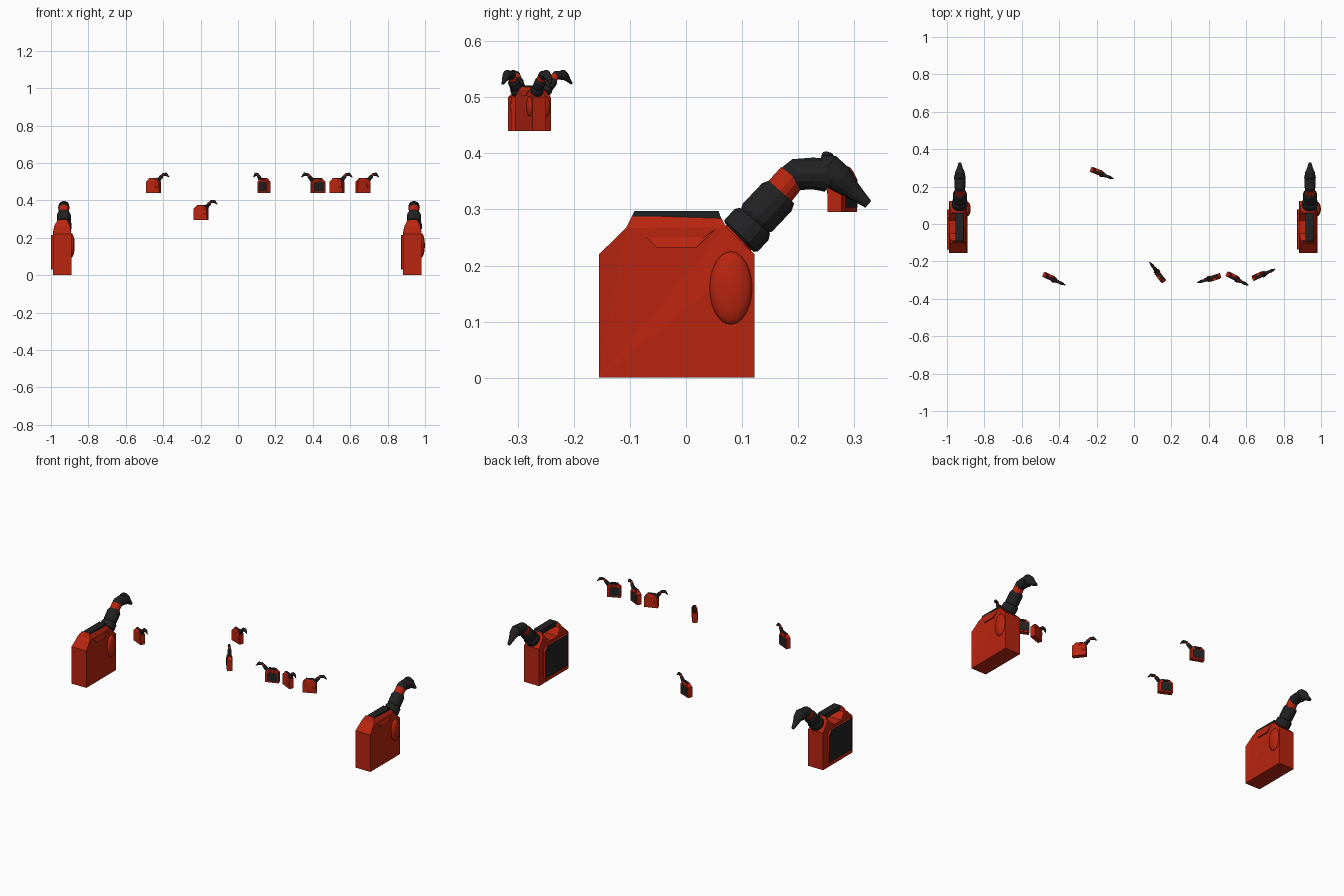
import bpy, bmesh, math
from mathutils import Matrix, Vector

if "Cube" in bpy.data.objects:
    bpy.data.objects.remove(bpy.data.objects["Cube"])


def material(name, color):
    m = bpy.data.materials.new(name)
    m.diffuse_color = (*color, 1)
    m.use_nodes = True
    m.node_tree.nodes["Principled BSDF"].inputs["Base Color"].default_value = m.diffuse_color
    return m


RED = material("can red", (0.48, 0.018, 0.005))
BLACK = material("rubber black", (0.016, 0.016, 0.017))
parts = []          # (name, mesh) in the local frame of one fuel can


def finish(name, bm, mat, smooth=False):
    bmesh.ops.recalc_face_normals(bm, faces=bm.faces)
    for f in bm.faces:
        f.smooth = smooth
    me = bpy.data.meshes.new(name)
    bm.to_mesh(me)
    bm.free()
    me.materials.append(mat)
    parts.append((name, me))


def extrude_profile(name, profile, mat, x0, x1, width=lambda z: 1.0):
    """Extrude a (y, z) outline along x, narrowing by width(z)."""
    bm = bmesh.new()
    c, h = (x0 + x1) / 2, (x1 - x0) / 2
    sides = [[bm.verts.new((c + s * h * width(z), y, z)) for y, z in profile]
             for s in (-1, 1)]
    n = len(profile)
    for i in range(n):
        j = (i + 1) % n
        bm.faces.new((sides[0][i], sides[0][j], sides[1][j], sides[1][i]))
    caps = [bm.faces.new(s) for s in sides]
    bmesh.ops.triangulate(bm, faces=caps)
    finish(name, bm, mat)


def tube(name, path, mat, x=0.005, n=14):
    """Loft round sections along a path of (y, z, radius)."""
    bm = bmesh.new()
    rings = []
    for i, (y, z, r) in enumerate(path):
        a, b = path[max(i - 1, 0)], path[min(i + 1, len(path) - 1)]
        t = Vector((0, b[0] - a[0], b[1] - a[1])).normalized()
        up = Vector((0, -t.z, t.y))
        rings.append([bm.verts.new(Vector((x, y, z))
                      + Vector((r * math.cos(k * math.tau / n), 0, 0))
                      + up * r * math.sin(k * math.tau / n)) for k in range(n)])
    for a, b in zip(rings, rings[1:]):
        for k in range(n):
            bm.faces.new((a[k], a[(k + 1) % n], b[(k + 1) % n], b[k]))
    bm.faces.new(rings[0])
    bm.faces.new(rings[-1])
    finish(name, bm, mat)


# Can body with sloped shoulders and a notch under the handle
def taper(z):
    return 1.0 if z < 0.24 else (0.84 if z < 0.28 else 0.5)


extrude_profile("can_body", [
    (-.155, 0), (.122, 0), (.122, .22), (.072, .268), (.06, .29), (.053, .265),
    (.018, .232), (-.052, .232), (-.087, .265), (-.093, .295), (-.107, .267),
    (-.155, .22)], RED, -.053, .045, taper)

# Carry handle bar
extrude_profile("carry_handle", [
    (-.079, .27), (.046, .27), (.064, .28), (.058, .297), (-.092, .297), (-.096, .288)],
    BLACK, -.019, .025)

# Raised side pad with a black face
extrude_profile("side_pad", [(-.135, .03), (.078, .03), (.078, .19), (.055, .215),
                             (-.135, .215)], RED, -.06, -.05)
extrude_profile("side_pad_face", [(-.135, .03), (.078, .03), (.078, .19), (.055, .215),
                                  (-.135, .215)], BLACK, -.064, -.06)

# Soft swelling on the other side, below the spout
bm = bmesh.new()
bmesh.ops.create_uvsphere(bm, u_segments=20, v_segments=12, radius=1)
bmesh.ops.transform(bm, verts=bm.verts, matrix=Matrix.Translation((.045, .08, .16))
                    @ Matrix.Diagonal((.018, .038, .065, 1)))
finish("side_swelling", bm, RED, True)

# Spout: neck, two collars, elbow and nozzle
tube("spout_neck", [(.085, .24, .033), (.135, .294, .03), (.19, .359, .027)], RED)
tube("spout_lower_collar", [(.095, .25, .037), (.098, .253, .042), (.117, .273, .042),
                            (.123, .28, .036)], BLACK)
tube("spout_upper_collar", [(.12, .277, .031), (.127, .285, .037), (.162, .322, .037),
                            (.17, .331, .031)], BLACK)
tube("spout_elbow", [(.184, .354, .025), (.196, .362, .029), (.225, .364, .029),
                     (.25, .362, .031), (.262, .354, .028)], BLACK)
tube("spout_nozzle", [(.236, .385, .016), (.25, .374, .028), (.275, .354, .026),
                      (.295, .335, .017), (.325, .309, .008)], BLACK)


def place_can(prefix, matrix):
    for name, me in parts:
        ob = bpy.data.objects.new(prefix + "_" + name, me)
        ob.matrix_world = matrix
        bpy.context.collection.objects.link(ob)


# Two large cans
for side, x in (("left", -.936), ("right", .936)):
    place_can("large_" + side, Matrix.Translation((x, 0, 0)))

# Six small cans: back x, back y, heading in degrees, base z
S = .273
small = [(-.487, -.27, -24.8, .44), (-.233, .291, -21, .295), (.163, -.308, 128, .44),
         (.463, -.273, 199, .44), (.494, -.267, -26.6, .44), (.634, -.294, 24.4, .44)]
for i, (x, y, deg, z) in enumerate(small):
    a = math.radians(deg)
    place = Vector((x, y, z)) + Vector((math.cos(a), math.sin(a), 0)) * .155 * S
    place_can("small_%d" % (i + 1), Matrix.Translation(place)
              @ Matrix.Rotation(a - math.pi / 2, 4, 'Z') @ Matrix.Scale(S, 4))
